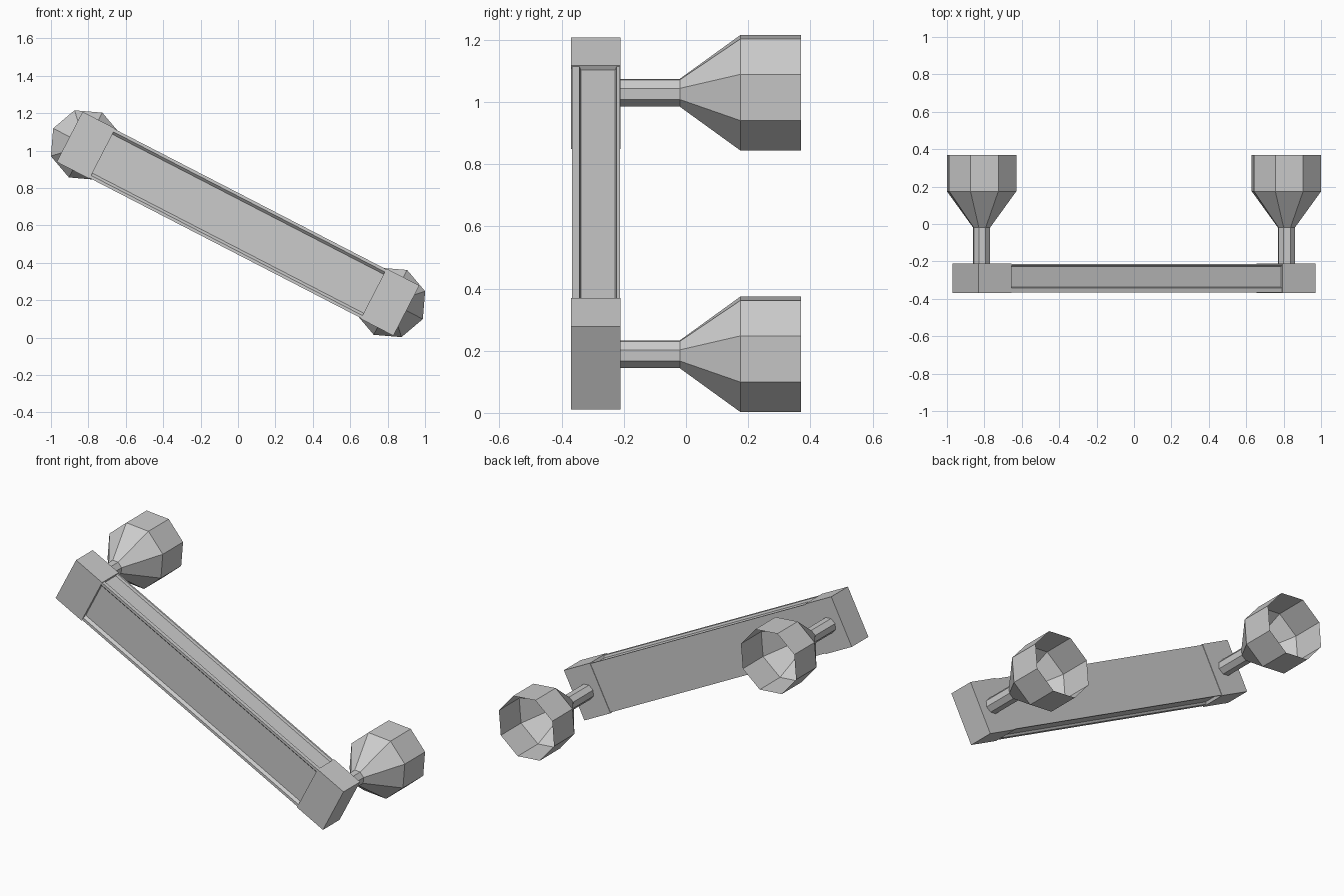
import bpy
import bmesh
from math import radians, cos, sin, tau

old = bpy.data.objects.get("Cube")
if old:
    bpy.data.objects.remove(old, do_unlink=True)

TILT = radians(27.3)
CENTRE = (0, 0, 0.609)

# One plain grey for the whole handle
grey = bpy.data.materials.new("plain_grey")
grey.use_nodes = True
colour = (0.6, 0.6, 0.6, 1)
grey.diffuse_color = colour
grey.node_tree.nodes["Principled BSDF"].inputs["Base Color"].default_value = colour


def finish(name, bm):
    """Turn a bmesh into a flat-shaded object tilted like the whole handle."""
    mesh = bpy.data.meshes.new(name)
    bm.to_mesh(mesh)
    bm.free()
    mesh.materials.append(grey)
    obj = bpy.data.objects.new(name, mesh)
    obj.location = CENTRE
    obj.rotation_euler = (0, TILT, 0)
    bpy.context.collection.objects.link(obj)
    return obj


def block(name, x0, x1, y0, y1, half_z):
    bm = bmesh.new()
    bmesh.ops.create_cube(bm, size=1)
    for v in bm.verts:
        v.co.x = x0 if v.co.x < 0 else x1
        v.co.y = y0 if v.co.y < 0 else y1
        v.co.z = half_z if v.co.z > 0 else -half_z
    return finish(name, bm)


def open_cup(name, x, profile, sides=8):
    """Lathe (radius, y) pairs about a line parallel to y, ends left open."""
    bm = bmesh.new()
    rings = [[bm.verts.new((x + r * cos(tau * i / sides), y, r * sin(tau * i / sides)))
              for i in range(sides)] for r, y in profile]
    for a, b in zip(rings, rings[1:]):
        for i in range(sides):
            j = (i + 1) % sides
            bm.faces.new((a[i], b[i], b[j], a[j]))
    return finish(name, bm)


def extruded_bar(name, half_profile, half_length):
    """Mirror a (y, z) half profile in z and extrude it along x."""
    profile = half_profile + [(y, -z) for y, z in reversed(half_profile)]
    bm = bmesh.new()
    face = bm.faces.new([bm.verts.new((-half_length, y, z)) for y, z in profile])
    new = bmesh.ops.extrude_face_region(bm, geom=[face], use_keep_orig=True)["geom"]
    for v in new:
        if isinstance(v, bmesh.types.BMVert):
            v.co.x = half_length
    bmesh.ops.recalc_face_normals(bm, faces=bm.faces[:])
    return finish(name, bm)


# Grip bar with shallow channels in its front, top and bottom
extruded_bar("grip_bar", [
    (-0.352, 0.117), (-0.367, 0.131),                    # front channel wall
    (-0.367, 0.147), (-0.343, 0.147), (-0.338, 0.134),   # front rim
    (-0.228, 0.134), (-0.223, 0.147), (-0.213, 0.147),   # side channel, back rim
], 0.816)

# End blocks with a flared open mount behind each
for side, sign in (("left", 1), ("right", -1)):
    ends = sorted((sign * 0.816, sign * 1.013))
    block(side + "_end_block", *ends, -0.37, -0.21, 0.151)
    open_cup(side + "_flared_mount", sign * 0.917,
             [(0.047, -0.21), (0.047, -0.02), (0.195, 0.175), (0.195, 0.37)])
